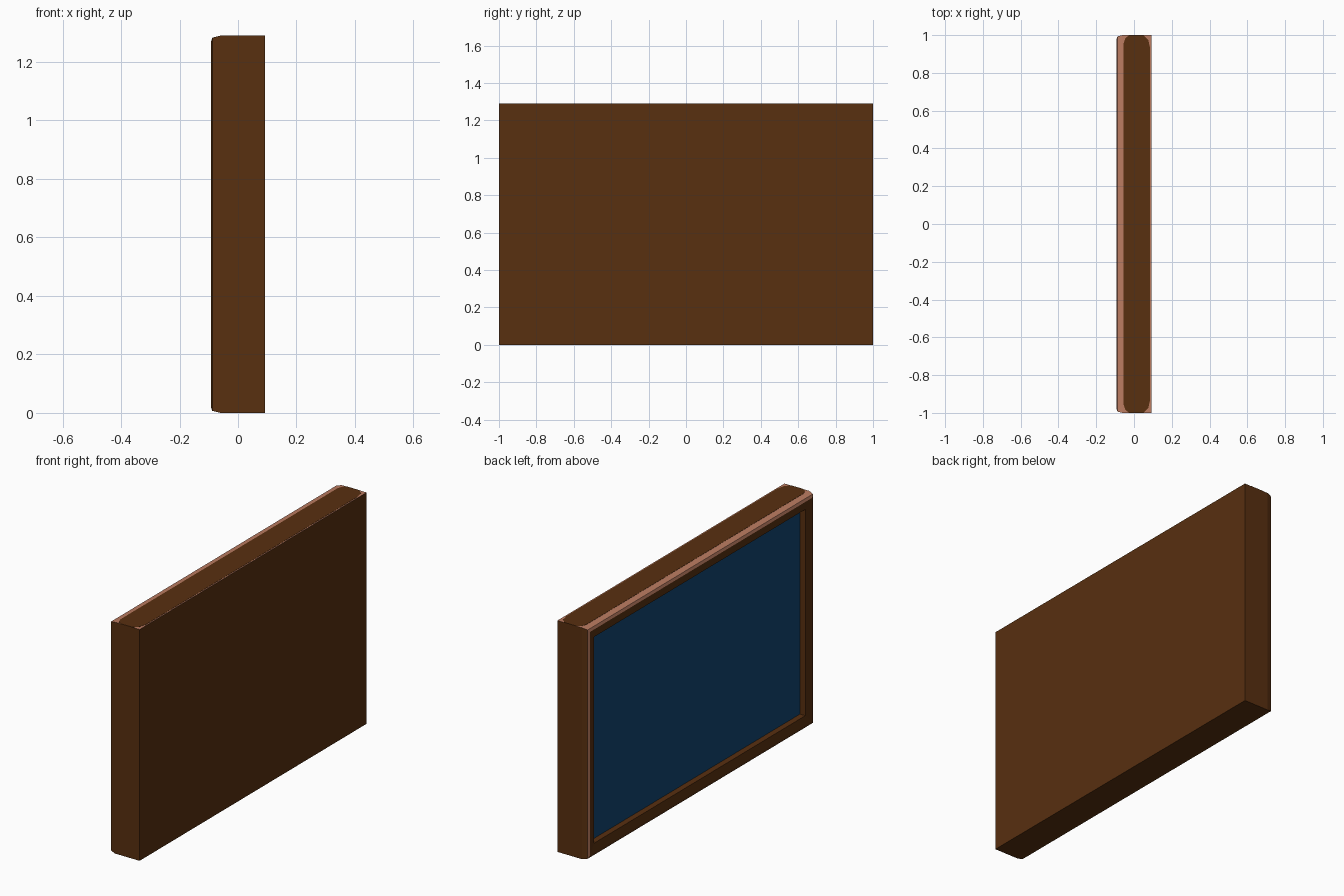
import bpy, bmesh

if "Cube" in bpy.data.objects:
    bpy.data.objects.remove(bpy.data.objects["Cube"])

H = 1.29          # frame height
HW = 1.0          # half width along y


def material(name, rgb):
    m = bpy.data.materials.new(name)
    m.diffuse_color = (*rgb, 1.0)
    m.use_nodes = True
    m.node_tree.nodes["Principled BSDF"].inputs["Base Color"].default_value = m.diffuse_color
    return m


BROWN = material("dark_wood", (0.098, 0.029, 0.005))
SALMON = material("worn_edge", (0.50, 0.20, 0.12))
BLUE = material("deep_blue", (0.006, 0.061, 0.165))


def finish(bm, name, mats):
    bmesh.ops.recalc_face_normals(bm, faces=bm.faces)
    me = bpy.data.meshes.new(name)
    bm.to_mesh(me)
    bm.free()
    for m in mats:
        me.materials.append(m)
    ob = bpy.data.objects.new(name, me)
    bpy.context.collection.objects.link(ob)
    return ob


# Frame body: rectangular rings from the back to the recess (x, inset)
profile = [(0.093, 0), (-0.06, 0), (-0.088, 0.007), (-0.093, 0.022),
           (-0.085, 0.07), (-0.05, 0.07)]
bm = bmesh.new()
rings = []
for x, i in profile:
    y = HW - i
    rings.append([bm.verts.new((x, sy, z)) for sy, z in
                  ((-y, i), (y, i), (y, H - i), (-y, H - i))])
bm.faces.new(rings[0])
for r in range(len(rings) - 1):
    for k in range(4):          # sides: 0 bottom, 1 +y, 2 top, 3 -y
        n = (k + 1) % 4
        f = bm.faces.new((rings[r][k], rings[r][n], rings[r + 1][n], rings[r + 1][k]))
        # worn colour on the top bands and the outer bevel of the +y side
        if (k == 2 and r <= 2) or (k == 1 and r == 2):
            f.material_index = 1
# closed back of the recess
bm.faces.new(rings[-1])
finish(bm, "frame", [BROWN, SALMON])

# Picture panel: thin plate in the recess
bm = bmesh.new()
bmesh.ops.create_cube(bm, size=1)
for v in bm.verts:
    v.co.x = -0.05 + v.co.x * 0.004
    v.co.y *= 2 * (HW - 0.07)
    v.co.z = H / 2 + v.co.z * (H - 0.14)
finish(bm, "picture_panel", [BLUE])

# Unworn dark patch on top of the frame, with cut corners
half = [(-0.055, 0.955), (-0.045, 0.985), (-0.025, 1.0),
        (0.05, 1.0), (0.075, 0.975), (0.086, 0.93)]
outline = half + [(x, -y) for x, y in reversed(half)]
bm = bmesh.new()
face = bm.faces.new([bm.verts.new((x, y, H - 0.001)) for x, y in outline])
ext = bmesh.ops.extrude_face_region(bm, geom=[face])
for g in ext["geom"]:
    if isinstance(g, bmesh.types.BMVert):
        g.co.z += 0.002
finish(bm, "top_patch", [BROWN])
